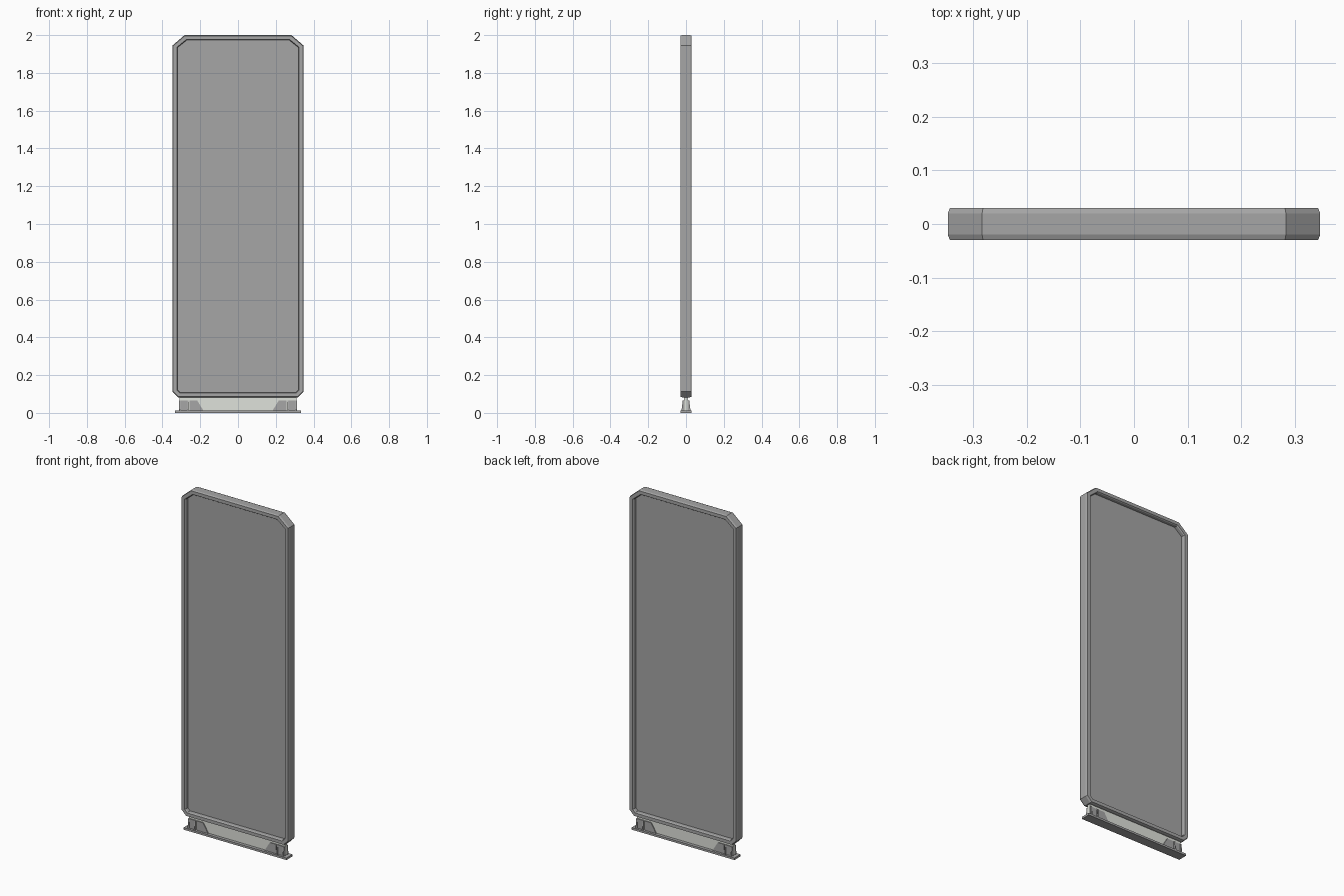
import bpy, bmesh

cube = bpy.data.objects.get("Cube")
if cube:
    bpy.data.objects.remove(cube, do_unlink=True)


def material(name, rgb):
    m = bpy.data.materials.new(name)
    m.use_nodes = True
    m.diffuse_color = (*rgb, 1)
    m.node_tree.nodes["Principled BSDF"].inputs["Base Color"].default_value = (*rgb, 1)
    return m


GREY = material("mid grey", (0.38, 0.38, 0.38))
PALE = material("pale grey", (0.74, 0.76, 0.71))


def finish(bm, name, mat):
    bmesh.ops.recalc_face_normals(bm, faces=bm.faces)
    mesh = bpy.data.meshes.new(name)
    bm.to_mesh(mesh)
    bm.free()
    mesh.materials.append(mat)
    obj = bpy.data.objects.new(name, mesh)
    bpy.context.collection.objects.link(obj)
    return obj


def loft(name, rings, mat, closed=False):
    """Skin a list of equal-length point rings, capped or joined end to end."""
    bm = bmesh.new()
    loops = [[bm.verts.new(p) for p in ring] for ring in rings]
    n = len(loops[0])
    pairs = list(zip(loops, loops[1:]))
    if closed:
        pairs.append((loops[-1], loops[0]))
    else:
        bm.faces.new(loops[0])
        bm.faces.new(loops[-1])
    for a, b in pairs:
        for i in range(n):
            j = (i + 1) % n
            bm.faces.new((a[i], a[j], b[j], b[i]))
    return finish(bm, name, mat)


def prism_y(name, outline, y0, y1, mat):
    return loft(name, [[(x, y, z) for x, z in outline] for y in (y0, y1)], mat)


def box(name, x, y, z0, z1, mat):
    return prism_y(name, [(-x, z0), (x, z0), (x, z1), (-x, z1)], -y, y, mat)


def outline(inset):
    """Board outline with large top and small bottom corner cuts."""
    w, top, bottom = 0.347 - inset, 2 - inset, 0.082 + inset
    cx, cz, cb = (c - inset * 0.586 for c in (0.064, 0.055, 0.03))
    right = [(w - cb, bottom), (w, bottom + cb), (w, top - cz), (w - cx, top)]
    return right + [(-x, z) for x, z in reversed(right)]


# Bevelled frame swept round the board outline
half = [(0.027, 0.024), (0.023, 0.03), (0.004, 0.03), (0, 0.02)]
section = half + [(d, -y) for d, y in reversed(half)]
loft("frame", [[(x, y, z) for x, z in outline(d)] for d, y in section], GREY, closed=True)

# Recessed board inside the frame
prism_y("display_panel", outline(0.02), -0.006, 0.006, GREY)

# Foot: base plate and pale web
box("base_plate", 0.333, 0.028, 0, 0.012, GREY)
box("foot_web", 0.31, 0.01, 0.01, 0.09, PALE)

# Gussets and flared ribs on both ends and both faces of the web
end_pad = [(0.312, 0.01), (0.312, 0.066), (0.263, 0.066), (0.263, 0.01)]
gusset = [(0.256, 0.01), (0.256, 0.066), (0.216, 0.066), (0.182, 0.01)]
for sx, xname in ((1, "left"), (-1, "right")):
    for sy, yname in ((-1, "front"), (1, "back")):
        tag = f"{yname}_{xname}"
        for part, shape in (("end_pad", end_pad), ("gusset", gusset)):
            prism_y(f"{part}_{tag}", [(sx * x, z) for x, z in shape],
                    sy * 0.008, sy * 0.015, GREY)
        rib = [(0.008, 0.01), (0.024, 0.01), (0.017, 0.066), (0.008, 0.066)]
        for k, x in enumerate((0.266, 0.306)):
            loft(f"rib_{k + 1}_{tag}", [[(sx * xx, sy * y, z) for y, z in rib]
                                        for xx in (x - 0.004, x + 0.004)], GREY)
